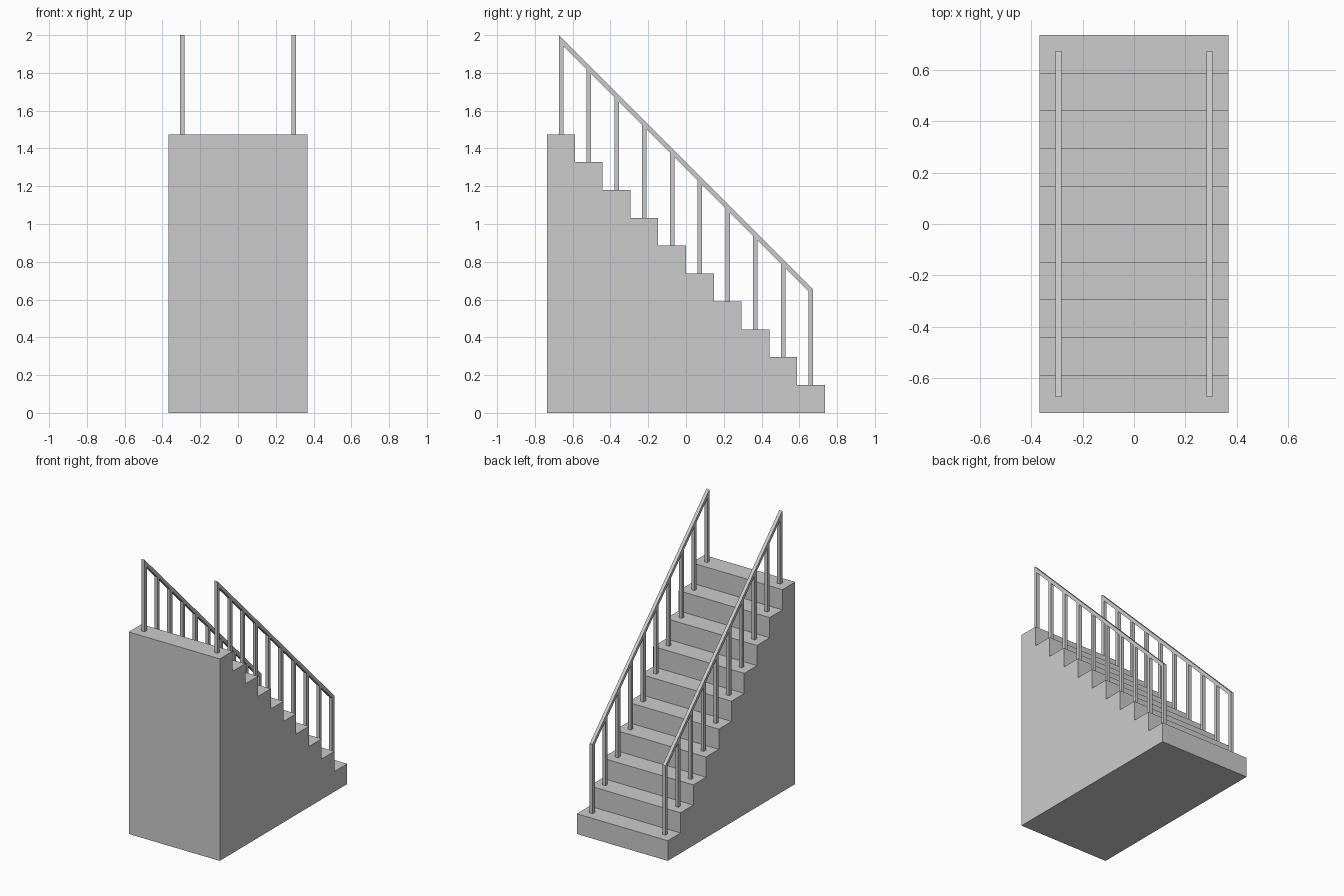
import bpy, bmesh

if "Cube" in bpy.data.objects:
    bpy.data.objects.remove(bpy.data.objects["Cube"])

STEPS = 10
DEPTH = 0.147          # tread depth
RISE = 0.1475          # riser height
HALF_LEN = STEPS * DEPTH / 2
HALF_WIDTH = 0.3675
RAIL_X = 0.294         # handrail distance from centre
R = 0.012              # half thickness of posts and rails
RAIL_TOP = 1.327       # rail top follows z = RAIL_TOP - y
RAIL_DROP = 0.034      # vertical thickness of the sloped rail


def extrude_profile(name, points, x0, x1):
    """Solid from a (y, z) outline extruded along x."""
    bm = bmesh.new()
    face = bm.faces.new([bm.verts.new((x0, y, z)) for y, z in points])
    result = bmesh.ops.extrude_face_region(bm, geom=[face])
    verts = [v for v in result["geom"] if isinstance(v, bmesh.types.BMVert)]
    bmesh.ops.translate(bm, verts=verts, vec=(x1 - x0, 0, 0))
    bmesh.ops.recalc_face_normals(bm, faces=bm.faces)
    mesh = bpy.data.meshes.new(name)
    bm.to_mesh(mesh)
    bm.free()
    obj = bpy.data.objects.new(name, mesh)
    bpy.context.collection.objects.link(obj)
    return obj


# Solid staircase: highest step at the front, descending to the back
outline = [(HALF_LEN, 0), (-HALF_LEN, 0)]
for i in range(STEPS):
    z = (STEPS - i) * RISE
    y = -HALF_LEN + i * DEPTH
    outline += [(y, z), (y + DEPTH, z)]
extrude_profile("stairs", outline, -HALF_WIDTH, HALF_WIDTH)

# Balustrade on each side
for side, sx in (("left", -RAIL_X), ("right", RAIL_X)):
    # One post in the middle of every tread, ending inside the rail
    for i in range(STEPS):
        y = -HALF_LEN + (i + 0.5) * DEPTH
        base = (STEPS - i) * RISE
        top = RAIL_TOP - y - RAIL_DROP / 2
        extrude_profile(f"{side}_post_{i + 1}",
                        [(y - R, base), (y + R, base), (y + R, top), (y - R, top)],
                        sx - R, sx + R)
    # Sloped handrail with vertical ends flush with the outer posts
    end = HALF_LEN - DEPTH / 2 + R
    extrude_profile(f"{side}_handrail",
                    [(-end, RAIL_TOP + end), (end, RAIL_TOP - end),
                     (end, RAIL_TOP - end - RAIL_DROP), (-end, RAIL_TOP + end - RAIL_DROP)],
                    sx - R, sx + R)
